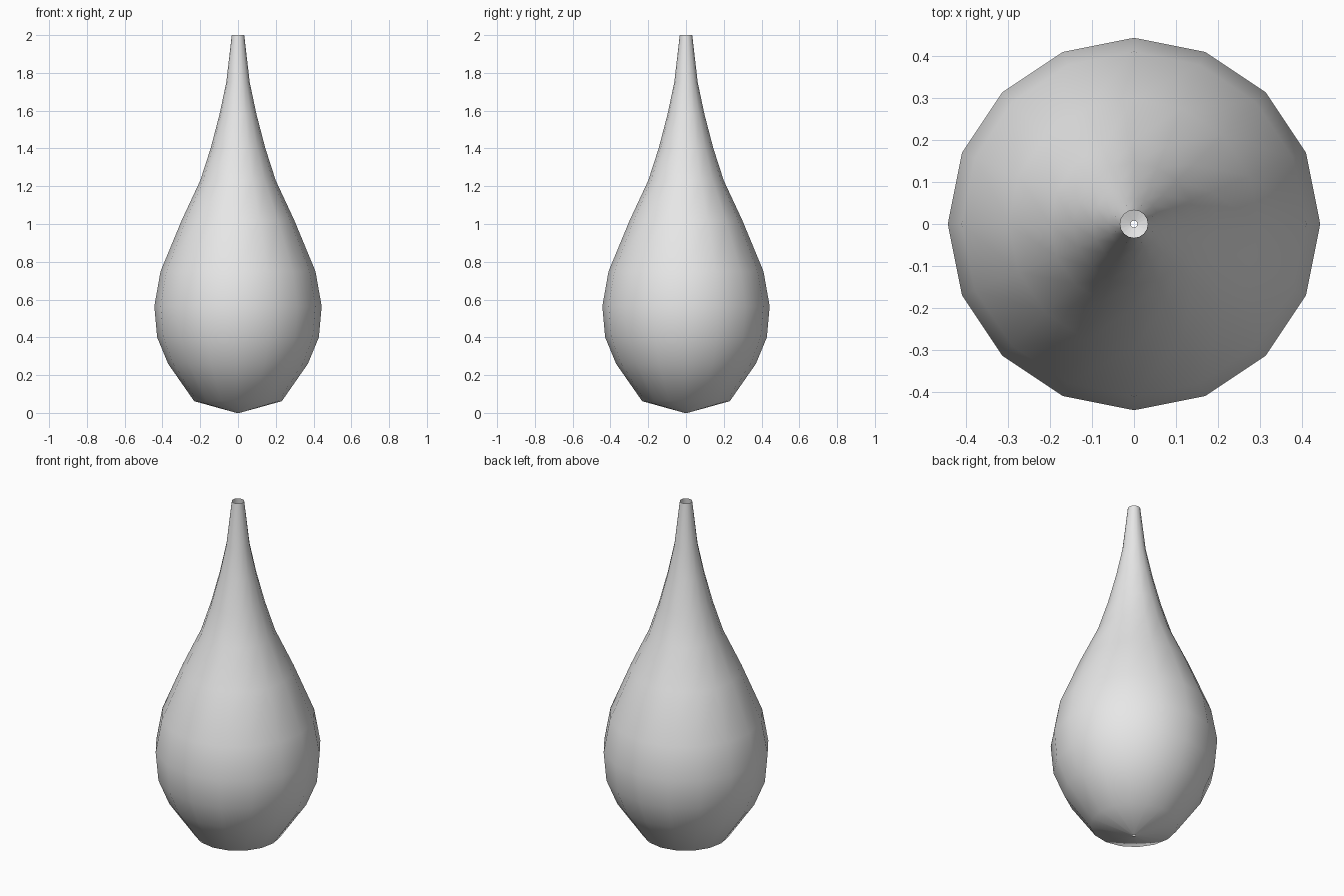
import bpy
import bmesh
import math

cube = bpy.data.objects.get("Cube")
if cube:
    bpy.data.objects.remove(cube, do_unlink=True)

# Plain grey material
grey = bpy.data.materials.new("light grey")
grey.use_nodes = True
colour = (0.8, 0.8, 0.8, 1)
grey.diffuse_color = colour
grey.node_tree.nodes["Principled BSDF"].inputs["Base Color"].default_value = colour

# Teardrop outline (radius, height), from the pinhole base to the open neck
SIDES = 16
outline = [
    (0.008, 0.0), (0.232, 0.062), (0.37, 0.26), (0.428, 0.4),
    (0.443, 0.565), (0.41, 0.75), (0.298, 1.02), (0.2, 1.23),
    (0.145, 1.4), (0.098, 1.58), (0.062, 1.75), (0.033, 2.0),
]

# Lathe the outline into a thin shell
bm = bmesh.new()
verts = [bm.verts.new((r, 0, z)) for r, z in outline]
edges = [bm.edges.new(pair) for pair in zip(verts, verts[1:])]
bmesh.ops.spin(bm, geom=verts + edges, cent=(0, 0, 0), axis=(0, 0, 1),
               angle=math.tau, steps=SIDES, use_duplicate=False)
bmesh.ops.remove_doubles(bm, verts=bm.verts[:], dist=0.0005)
bmesh.ops.recalc_face_normals(bm, faces=bm.faces[:])

# Make sure the shell faces outwards
if sum(f.normal.dot(f.calc_center_median().xy.to_3d()) for f in bm.faces) < 0:
    bmesh.ops.reverse_faces(bm, faces=bm.faces[:])

# Smooth all over
for face in bm.faces:
    face.smooth = True

mesh = bpy.data.meshes.new("teardrop_vase")
bm.to_mesh(mesh)
bm.free()
mesh.materials.append(grey)
vase = bpy.data.objects.new("teardrop_vase", mesh)
bpy.context.collection.objects.link(vase)
